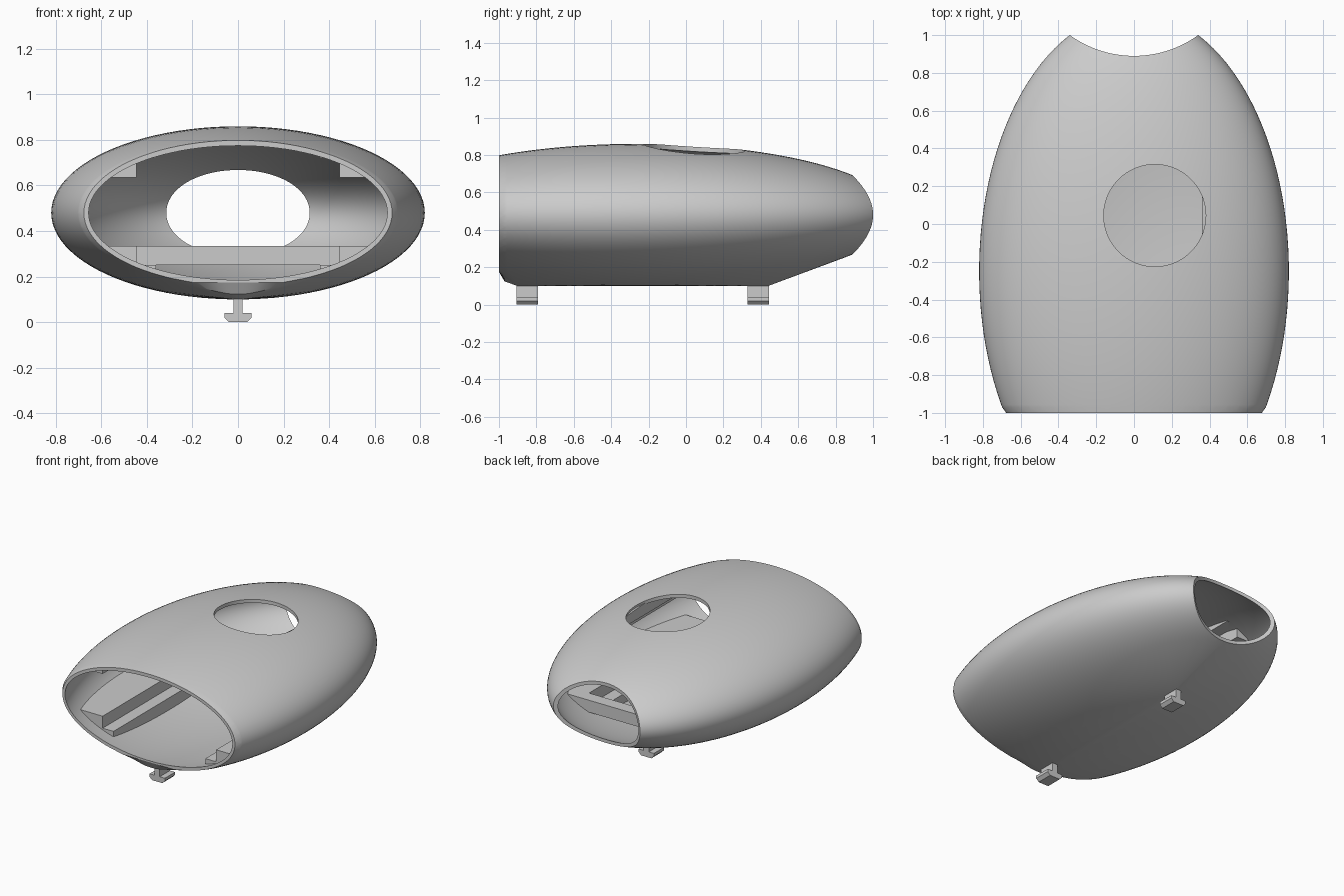
import bpy, bmesh, math
from mathutils import Matrix

cube = bpy.data.objects.get("Cube")
if cube:
    bpy.data.objects.remove(cube)

grey = bpy.data.materials.new("light grey")
grey.use_nodes = True
colour = (0.6, 0.6, 0.6, 1)
grey.diffuse_color = colour
grey.node_tree.nodes["Principled BSDF"].inputs["Base Color"].default_value = colour

CENTRE = (0, -0.25, 0.48)


def make(name, bm):
    bmesh.ops.recalc_face_normals(bm, faces=bm.faces)
    mesh = bpy.data.meshes.new(name)
    bm.to_mesh(mesh)
    bm.free()
    mesh.materials.append(grey)
    obj = bpy.data.objects.new(name, mesh)
    bpy.context.collection.objects.link(obj)
    return obj


def activate(obj):
    bpy.ops.object.select_all(action='DESELECT')
    obj.select_set(True)
    bpy.context.view_layer.objects.active = obj


def combine(obj, tool, operation):
    """Apply a boolean and drop the tool object."""
    mod = obj.modifiers.new("cut", 'BOOLEAN')
    mod.operation, mod.solver, mod.object = operation, 'EXACT', tool
    activate(obj)
    bpy.ops.object.modifier_apply(modifier=mod.name)
    bpy.data.objects.remove(tool)


def ellipsoid(rx, ry, rz):
    """Sphere with its poles along y, stretched to the given radii."""
    bm = bmesh.new()
    bmesh.ops.create_uvsphere(bm, u_segments=96, v_segments=64, radius=1)
    bm.transform(Matrix.Translation(CENTRE) @ Matrix.Diagonal((rx, ry, rz, 1))
                 @ Matrix.Rotation(math.pi / 2, 4, 'X'))
    return bm


def cylinder(name, x, y, radius, z0, z1):
    bm = bmesh.new()
    bmesh.ops.create_cone(bm, cap_ends=True, segments=128, radius1=radius, radius2=radius,
                          depth=z1 - z0, matrix=Matrix.Translation((x, y, (z0 + z1) / 2)))
    return make(name, bm)


def extrusion(name, profile, y0, y1):
    """Extrude an xz outline along y."""
    bm = bmesh.new()
    face = bm.faces.new([bm.verts.new((x, y0, z)) for x, z in profile])
    geom = bmesh.ops.extrude_face_region(bm, geom=[face])["geom"]
    bmesh.ops.translate(bm, vec=(0, y1 - y0, 0),
                        verts=[v for v in geom if isinstance(v, bmesh.types.BMVert)])
    return make(name, bm)


# Outer body: ellipsoid hulled with a narrow flat keel
source = ellipsoid(0.82, 1.374, 0.38)
bm = bmesh.new()
for v in source.verts:
    bm.verts.new(v.co)
source.free()
for x in (-0.02, 0.02):
    for y in (-0.9, 0.44):
        bm.verts.new((x, y, 0.1))
bmesh.ops.convex_hull(bm, input=bm.verts)
bmesh.ops.delete(bm, geom=[v for v in bm.verts if not v.link_faces], context='VERTS')

# Flat front end with a slightly turned-in lip
for y, clear in ((-1, True), (-0.97, False)):
    bmesh.ops.bisect_plane(bm, geom=bm.verts[:] + bm.edges[:] + bm.faces[:],
                           plane_co=(0, y, 0), plane_no=(0, 1, 0), clear_inner=clear)
for v in bm.verts:
    if v.co.y < -0.995:
        v.co.x *= 0.985
        v.co.z = max(v.co.z, 0.175)
bmesh.ops.holes_fill(bm, edges=[e for e in bm.edges if e.is_boundary], sides=0)
body = make("body_shell", bm)

# Cavity, scooped tail opening and round top opening
combine(body, make("cavity", ellipsoid(0.79, 1.345, 0.355)), 'DIFFERENCE')
combine(body, cylinder("tail_scoop", 0, 1.47, 0.58, -0.5, 1.5), 'DIFFERENCE')
combine(body, cylinder("top_opening", 0.11, 0.045, 0.27, 0.5, 1.2), 'DIFFERENCE')
activate(body)
bpy.ops.object.shade_smooth_by_angle(angle=math.radians(25))

# Stepped rails along both sides, trimmed to the curve of the wall
lower = [(0.36, 0), (0.36, 0.25), (0.445, 0.25), (0.445, 0.335), (0.9, 0.335), (0.9, 0)]
upper = [(x, 0.97 - z) for x, z in lower]
for level, outline in (("lower", lower), ("upper", upper)):
    for side, sign in (("left", 1), ("right", -1)):
        rail = extrusion(f"{level}_{side}_rail", [(x * sign, z) for x, z in outline], -0.88, 0.5)
        combine(rail, make("trim", ellipsoid(0.8, 1.355, 0.365)), 'INTERSECT')

# Cross bar that closes the rear of the rails
bar = extrusion("rear_cross_bar", [(-0.9, 0.25), (0.9, 0.25), (0.9, 0.335), (-0.9, 0.335)], 0.45, 0.54)
combine(bar, make("trim", ellipsoid(0.8, 1.355, 0.365)), 'INTERSECT')

# T-shaped mounting feet under the keel
half = [(0.02, 0.14), (0.02, 0.04), (0.06, 0.04), (0.06, 0.02), (0.04, 0)]
foot = half + [(-x, z) for x, z in reversed(half)]
for name, y in (("front_foot", -0.905), ("rear_foot", 0.33)):
    extrusion(name, foot, y, y + 0.115)
